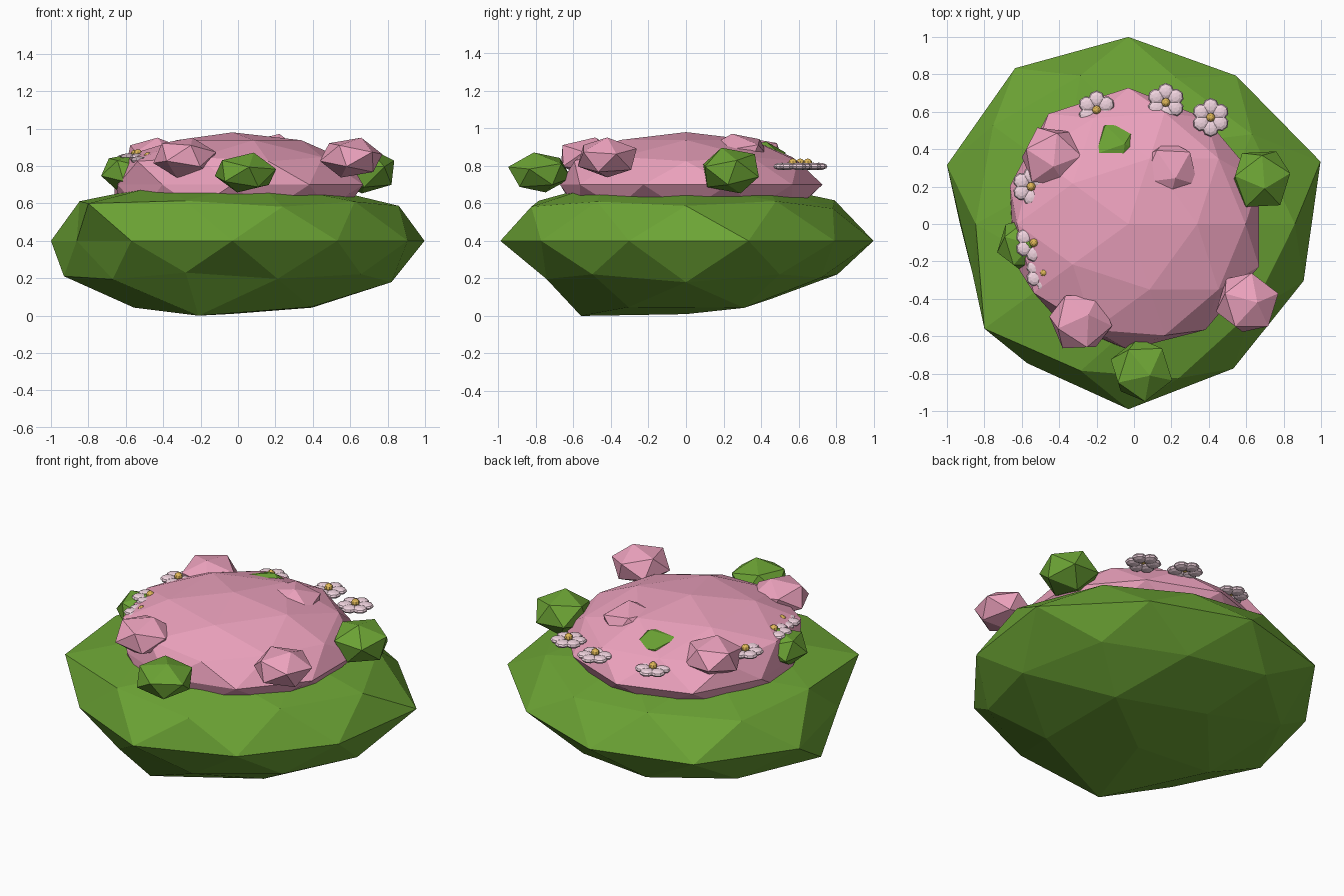
import bpy, bmesh, math
from mathutils import Matrix, Vector

if "Cube" in bpy.data.objects:
    bpy.data.objects.remove(bpy.data.objects["Cube"])


def material(name, rgb):
    m = bpy.data.materials.new(name)
    m.diffuse_color = (*rgb, 1)
    m.use_nodes = True
    m.node_tree.nodes["Principled BSDF"].inputs["Base Color"].default_value = m.diffuse_color
    return m


GREEN = material("leaf_green", (0.15, 0.37, 0.035))
PINK = material("blossom_pink", (0.84, 0.36, 0.51))
PETAL = material("petal_pale", (0.88, 0.66, 0.74))
GOLD = material("flower_gold", (0.75, 0.48, 0.10))


def finish(name, bm, mats):
    me = bpy.data.meshes.new(name)
    bm.to_mesh(me)
    bm.free()
    for m in mats:
        me.materials.append(m)
    ob = bpy.data.objects.new(name, me)
    bpy.context.collection.objects.link(ob)
    return ob


def lumpy_mound(name, centre, r, rz, lumps, mat):
    """Squashed icosphere; lumps = radial factors, ring by ring from the bottom."""
    bm = bmesh.new()
    bmesh.ops.create_icosphere(bm, subdivisions=2, radius=1)

    def ring_key(v):
        angle = 0 if abs(v.co.z) > 0.99 else round(math.degrees(math.atan2(v.co.y, v.co.x))) % 360
        return (round(v.co.z, 2), angle)

    for v, f in zip(sorted(bm.verts, key=ring_key), lumps):
        v.co = Vector(centre) + Vector((v.co.x * r, v.co.y * r, v.co.z * rz)) * f
    return finish(name, bm, [mat])


# Green lower bush
lumpy_mound("bush_base", (-0.03, 0, 0.4), 1.0, 0.42, [
    0.93,
    1.0, 0.88, 1.0, 1.12, 0.99,
    1.0, 0.89, 0.95, 0.93, 0.92,
    0.95, 0.95, 1.007, 0.905, 0.95,
    1.08, 0.98, 1.0, 1.03, 1.02, 0.875, 0.92, 0.99, 0.955, 0.985,
    0.995, 0.92, 1.0, 1.064, 0.97,
    0.96, 0.98, 0.96, 0.97, 0.95,
    0.83, 0.83, 0.83, 0.85, 0.87, 0.83], GREEN)

# Pink blossom dome
lumpy_mound("blossom_dome", (-0.03, 0, 0.7), 0.7, 0.28, [1.0] * 16 + [
    1.05, 1.0, 1.04, 1.04, 0.95, 0.92, 0.91, 0.96, 1.0, 1.05] + [1.0] * 16, PINK)


# Small clumps around the dome
def clump(name, x, y, z, r, rz, turn, mat):
    bm = bmesh.new()
    bmesh.ops.create_icosphere(bm, subdivisions=1, radius=1)
    bm.transform(Matrix.Translation((x, y, z)) @ Matrix.Diagonal((r, r, rz, 1))
                 @ Matrix.Rotation(math.radians(turn), 4, 'Z')
                 @ Matrix.Rotation(math.radians(18), 4, 'X'))
    finish(name, bm, [mat])


for i, c in enumerate([(-0.44, 0.36, 0.845), (0.18, 0.28, 0.865),
                       (0.605, -0.42, 0.845), (-0.285, -0.52, 0.845)]):
    clump(f"pink_clump_{i + 1}", *c, 0.176, 0.112, 40 * i + 10, PINK)
for i, c in enumerate([(0.68, 0.24, 0.775, 0.175, 0.128), (0.04, -0.78, 0.765, 0.176, 0.112),
                       (-0.59, -0.11, 0.765, 0.15, 0.11), (-0.09, 0.4, 0.825, 0.16, 0.11)]):
    clump(f"green_clump_{i + 1}", *c, 35 * i + 20, GREEN)


# Six-petal flowers with gold centres
def flower(name, x, y, z):
    bm = bmesh.new()
    for k in range(6):
        bmesh.ops.create_uvsphere(
            bm, u_segments=8, v_segments=6, radius=1,
            matrix=Matrix.Translation((x, y, z)) @ Matrix.Rotation(k * math.pi / 3 + math.pi / 6, 4, 'Z')
            @ Matrix.Translation((0.058, 0, 0)) @ Matrix.Diagonal((0.046, 0.045, 0.02, 1)))
    n = len(bm.faces)
    bmesh.ops.create_uvsphere(bm, u_segments=8, v_segments=6, radius=0.024,
                              matrix=Matrix.Translation((x, y, z + 0.018)))
    for i, f in enumerate(bm.faces):
        f.material_index = int(i >= n)
    finish(name, bm, [PETAL, GOLD])


for i, c in enumerate([(-0.2, 0.61, 0.797), (0.17, 0.65, 0.797), (0.41, 0.57, 0.797),
                       (-0.55, 0.2, 0.845), (-0.535, -0.1, 0.848), (-0.48, -0.26, 0.832)]):
    flower(f"flower_{i + 1}", *c)
